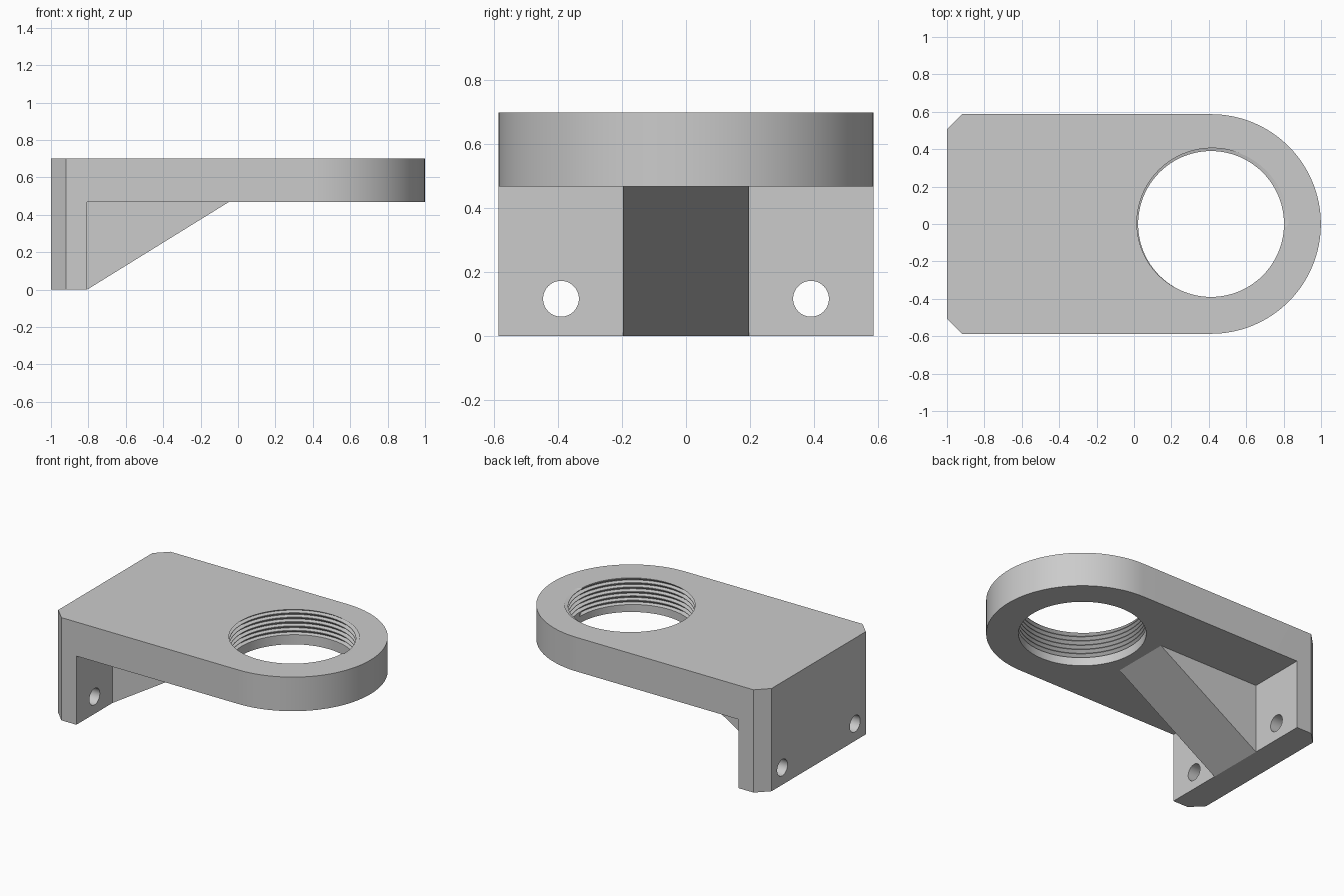
import bpy, bmesh
from math import cos, sin, pi, radians

cube = bpy.data.objects.get("Cube")
if cube:
    bpy.data.objects.remove(cube, do_unlink=True)

TOP, UNDER = 0.70, 0.468        # plate top and underside
HALF_W, WALL_X = 0.587, -0.807  # half width, inner face of the wall
RING_X, BORE_R = 0.412, 0.39    # bore centre and radius

grey = bpy.data.materials.new("plain_grey")
grey.use_nodes = True
grey.diffuse_color = (0.6, 0.6, 0.6, 1)
grey.node_tree.nodes["Principled BSDF"].inputs["Base Color"].default_value = (0.6, 0.6, 0.6, 1)


def finish(name, bm):
    bmesh.ops.recalc_face_normals(bm, faces=bm.faces)
    mesh = bpy.data.meshes.new(name)
    bm.to_mesh(mesh)
    bm.free()
    mesh.materials.append(grey)
    obj = bpy.data.objects.new(name, mesh)
    bpy.context.collection.objects.link(obj)
    return obj


def prism(name, points, offset):
    """Extrude a closed outline of 3D points along an offset."""
    bm = bmesh.new()
    face = bm.faces.new([bm.verts.new(p) for p in points])
    new = bmesh.ops.extrude_face_region(bm, geom=[face])["geom"]
    bmesh.ops.translate(bm, vec=offset, verts=[v for v in new if isinstance(v, bmesh.types.BMVert)])
    return finish(name, bm)


def combine(target, tool, operation):
    """Apply a boolean and discard the tool."""
    mod = target.modifiers.new("combine", "BOOLEAN")
    mod.object, mod.operation, mod.solver = tool, operation, "EXACT"
    bpy.context.view_layer.objects.active = target
    bpy.ops.object.modifier_apply(modifier=mod.name)
    bpy.data.objects.remove(tool, do_unlink=True)


def thread_cutter(segments=96, pitch=0.03, turns=6):
    """Closed rod with helical ridges, plain above and below the threaded turns."""
    profile = [(0, 0), (0.12, 0), (0.8, 1)]   # fraction of pitch, ridge depth
    k = len(profile)
    bm = bmesh.new()
    rows = []
    for turn in range(-1, 11):
        for f, d in profile:
            depth = 0.025 * d if 0 <= turn < turns else 0
            row = []
            for s in range(segments):
                a = 2 * pi * s / segments
                r = BORE_R + depth
                z = TOP + 0.8 * pitch - (turn + f + s / segments) * pitch
                row.append(bm.verts.new((RING_X + r * cos(a), r * sin(a), z)))
            rows.append(row)
    # The end of each row joins the start of the row one turn further down
    for i in range(len(rows) - k - 1):
        a = rows[i] + [rows[i + k][0]]
        b = rows[i + 1] + [rows[i + 1 + k][0]]
        for s in range(segments):
            bm.faces.new((a[s], a[s + 1], b[s + 1], b[s]))
    bmesh.ops.delete(bm, geom=[v for v in bm.verts if not v.link_faces], context="VERTS")
    # Pointed caps well clear of the plate
    middle = (TOP + UNDER) / 2
    tips = {True: bm.verts.new((RING_X, 0, TOP + 0.2)),
            False: bm.verts.new((RING_X, 0, UNDER - 0.2))}
    for e in [e for e in bm.edges if e.is_boundary]:
        bm.faces.new((e.verts[0], e.verts[1], tips[e.verts[0].co.z > middle]))
    return finish("thread_cutter", bm)


# Rounded body with two chamfered corners
arc = [(RING_X + HALF_W * cos(a), HALF_W * sin(a), 0)
       for a in (radians(-90 + 180 * i / 64) for i in range(65))]
outline = arc + [(-0.92, HALF_W, 0), (-1, 0.507, 0), (-1, -0.507, 0), (-0.92, -HALF_W, 0)]
body = prism("threaded_ring_bracket", outline, (0, 0, TOP))

# Clear the space below the plate
space = prism("space_cutter", [(WALL_X, -1, -1), (2, -1, -1), (2, -1, UNDER), (WALL_X, -1, UNDER)], (0, 2, 0))
combine(body, space, "DIFFERENCE")

# Central sloping gusset
gusset = prism("gusset", [(-0.9, -0.197, 0), (WALL_X, -0.197, 0), (-0.05, -0.197, UNDER),
                          (-0.05, -0.197, 0.55), (-0.9, -0.197, 0.55)], (0, 0.394, 0))
combine(body, gusset, "UNION")

# Threaded bore
combine(body, thread_cutter(), "DIFFERENCE")

# Bolt holes through the wall
for side in (-1, 1):
    circle = [(-1.1, side * 0.391 + 0.056 * cos(2 * pi * i / 48), 0.117 + 0.056 * sin(2 * pi * i / 48))
              for i in range(48)]
    combine(body, prism("bolt_cutter", circle, (0.5, 0, 0)), "DIFFERENCE")

bpy.ops.object.select_all(action="DESELECT")
body.select_set(True)
bpy.context.view_layer.objects.active = body
bpy.ops.object.shade_smooth_by_angle(angle=radians(25))
